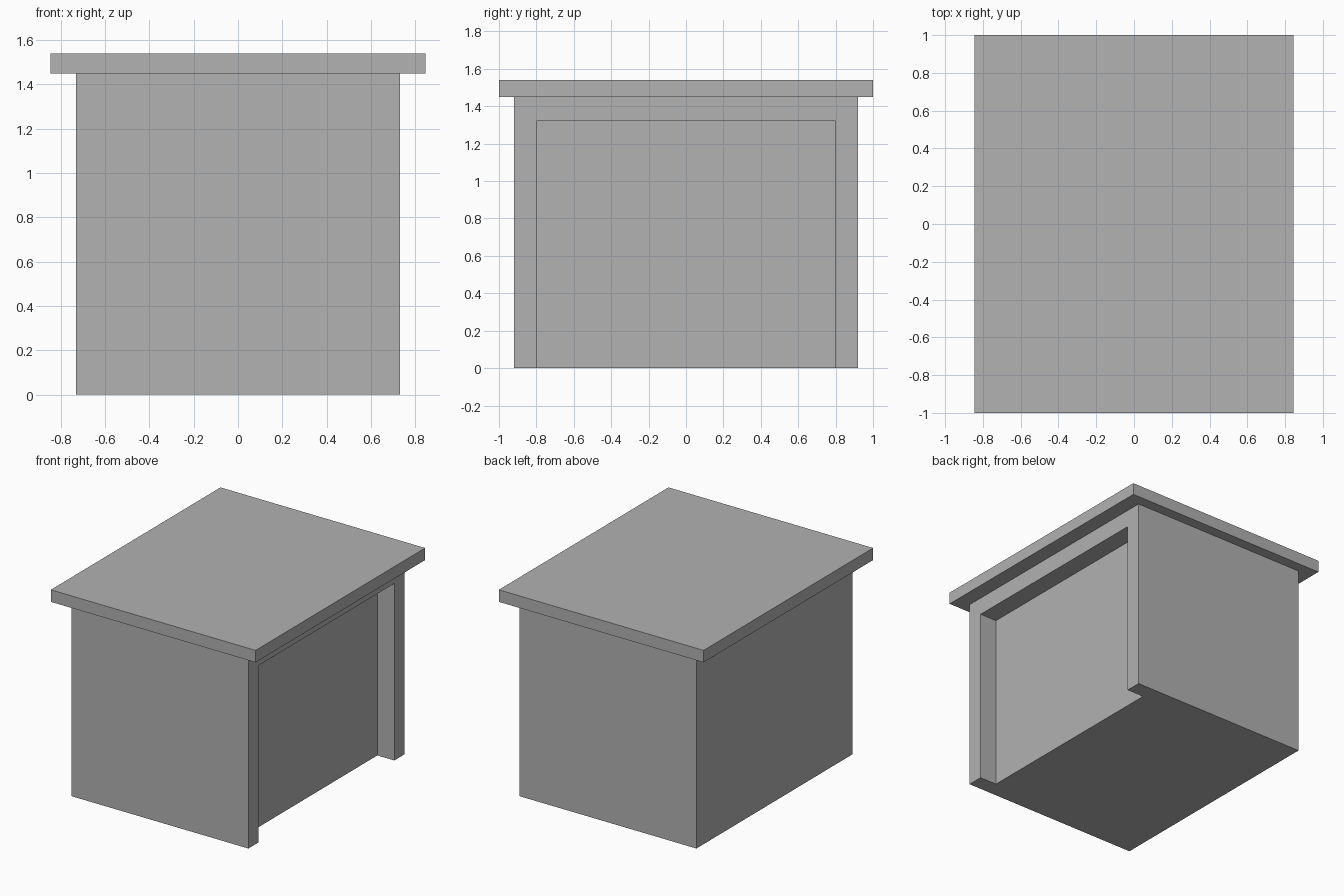
import bpy
from mathutils import Vector

cube = bpy.data.objects.get("Cube")
if cube:
    bpy.data.objects.remove(cube, do_unlink=True)

grey = bpy.data.materials.new("plain_grey")
grey.use_nodes = True
colour = (0.445, 0.445, 0.445, 1)
grey.diffuse_color = colour
grey.node_tree.nodes["Principled BSDF"].inputs["Base Color"].default_value = colour


def box(name, low, high):
    """Flat-shaded box between two opposite corners."""
    low, high = Vector(low), Vector(high)
    bpy.ops.mesh.primitive_cube_add(size=1)
    ob = bpy.context.object
    ob.name = ob.data.name = name
    for v in ob.data.vertices:
        v.co = (low + high) / 2 + v.co * (high - low)
    ob.data.materials.append(grey)
    return ob


# Main block
body = box("body", (-0.73, -0.92, 0), (0.73, 0.92, 1.45))

# Wide recess in the left side, open at the ground
cutter = box("recess_cutter", (0.59, -0.80, -0.2), (0.9, 0.80, 1.32))
cutter.hide_render = True
cut = body.modifiers.new("recess", "BOOLEAN")
cut.operation = "DIFFERENCE"
cut.solver = "EXACT"
cut.object = cutter
bpy.context.view_layer.objects.active = body
bpy.ops.object.modifier_apply(modifier=cut.name)
bpy.data.objects.remove(cutter, do_unlink=True)

# Overhanging flat slab on top
box("top_slab", (-0.845, -1, 1.45), (0.845, 1, 1.54))
